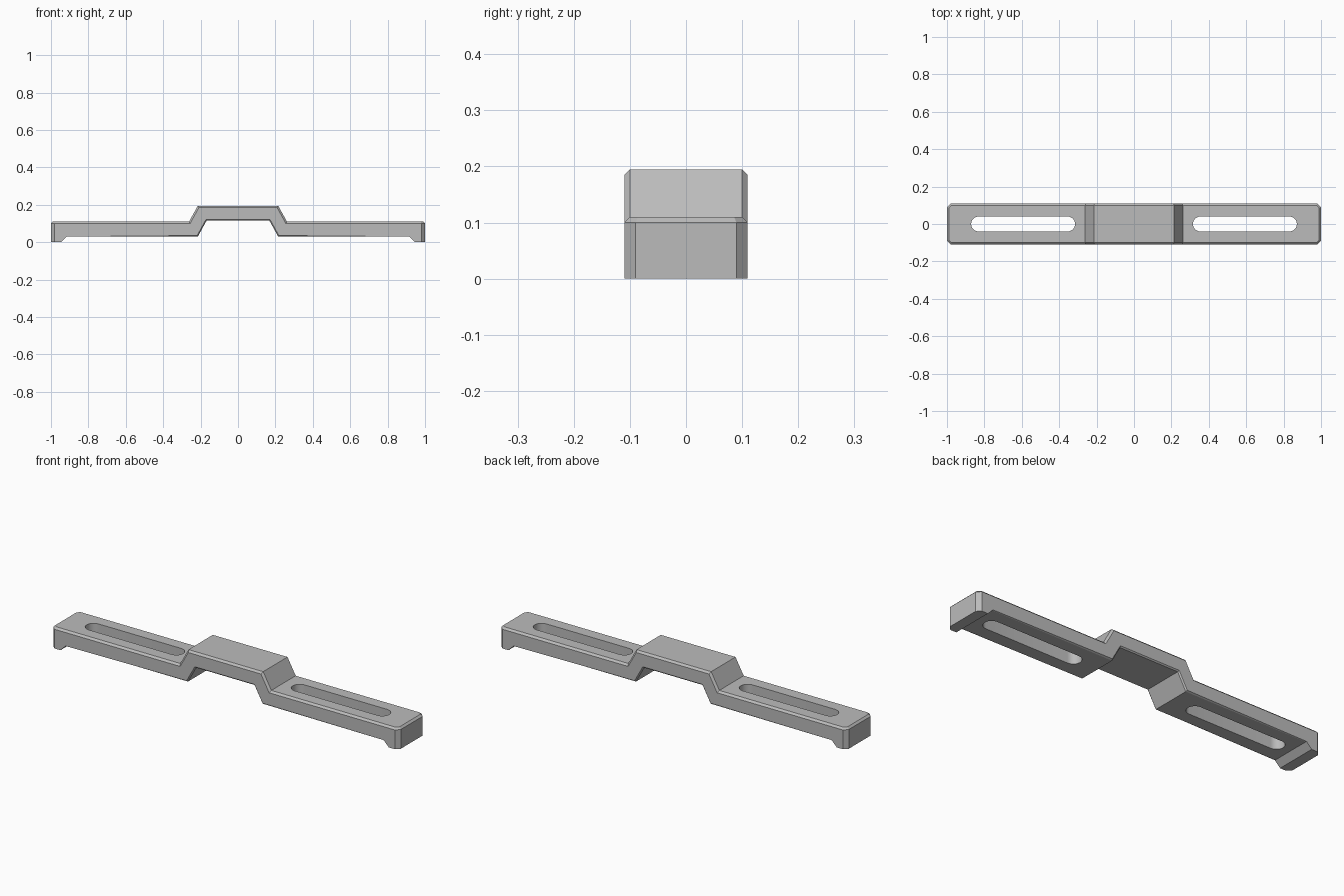
import bpy
import bmesh
import math

cube = bpy.data.objects.get("Cube")
if cube:
    bpy.data.objects.remove(cube)

HALF_WIDTH = 0.11

grey = bpy.data.materials.new("plain grey")
grey.use_nodes = True
grey.diffuse_color = (0.5, 0.5, 0.5, 1)
grey.node_tree.nodes["Principled BSDF"].inputs["Base Color"].default_value = (0.5, 0.5, 0.5, 1)


def add_prism(name, outline, direction):
    """Extrude a closed outline of 3D points into a solid."""
    bm = bmesh.new()
    face = bm.faces.new([bm.verts.new(p) for p in outline])
    ext = bmesh.ops.extrude_face_region(bm, geom=[face])
    verts = [g for g in ext["geom"] if isinstance(g, bmesh.types.BMVert)]
    bmesh.ops.translate(bm, vec=direction, verts=verts)
    bmesh.ops.recalc_face_normals(bm, faces=bm.faces[:])
    mesh = bpy.data.meshes.new(name)
    bm.to_mesh(mesh)
    bm.free()
    obj = bpy.data.objects.new(name, mesh)
    bpy.context.collection.objects.link(obj)
    mesh.materials.append(grey)
    return obj


def chamfer(bm, edges, size):
    bmesh.ops.bevel(bm, geom=edges, offset=size, offset_type='OFFSET',
                    segments=1, profile=0.5, affect='EDGES')
    bm.normal_update()


def borders(edge, test_a, test_b):
    """True where one neighbouring face passes each test."""
    a, b = [f.normal for f in edge.link_faces]
    return (test_a(a) and test_b(b)) or (test_a(b) and test_b(a))


# Stepped strap with a foot at each end
half = [(0.215, 0.195), (0.262, 0.11), (1, 0.11), (1, 0), (0.945, 0),
        (0.915, 0.03), (0.215, 0.03), (0.168, 0.115)]
profile = half + [(-x, z) for x, z in reversed(half)]
strap = add_prism("strap", [(x, -HALF_WIDTH, z) for x, z in profile], (0, 2 * HALF_WIDTH, 0))

bm = bmesh.new()
bm.from_mesh(strap.data)
bm.normal_update()
# Upright corners at the ends
chamfer(bm, [e for e in bm.edges if all(abs(v.co.x) > 0.99 for v in e.verts)
             and abs(e.verts[0].co.z - e.verts[1].co.z) > 0.05], 0.02)
# Upper rim
chamfer(bm, [e for e in bm.edges if borders(
    e, lambda n: n.z > 0.3, lambda n: abs(n.z) < 0.1)], 0.01)
# Lower long edges between the feet
chamfer(bm, [e for e in bm.edges if all(v.co.z > 0.02 for v in e.verts) and borders(
    e, lambda n: n.z < -0.3, lambda n: abs(n.y) > 0.9)], 0.006)
bm.to_mesh(strap.data)
bm.free()

# Long rounded slots through both arms
SLOT_MID, SLOT_HALF, SLOT_RADIUS, STEPS = 0.593, 0.238, 0.04, 12
for side, label in ((1, "left"), (-1, "right")):
    outline = []
    for end in (1, -1):
        for i in range(STEPS + 1):
            a = math.pi * (i / STEPS - 0.5) + (0 if end > 0 else math.pi)
            outline.append((side * SLOT_MID + end * SLOT_HALF + SLOT_RADIUS * math.cos(a),
                            SLOT_RADIUS * math.sin(a), -0.1))
    cutter = add_prism(label + "_slot_cutter", outline, (0, 0, 0.4))
    cutter.hide_render = True
    cutter.hide_set(True)
    cutter.display_type = 'WIRE'
    cut = strap.modifiers.new(label + " slot", 'BOOLEAN')
    cut.operation = 'DIFFERENCE'
    cut.solver = 'EXACT'
    cut.object = cutter

# Smooth slot ends, crisp edges elsewhere
bpy.ops.object.select_all(action='DESELECT')
bpy.context.view_layer.objects.active = strap
strap.select_set(True)
for mod in list(strap.modifiers):
    bpy.ops.object.modifier_apply(modifier=mod.name)
bpy.ops.object.shade_smooth_by_angle(angle=math.radians(25))
